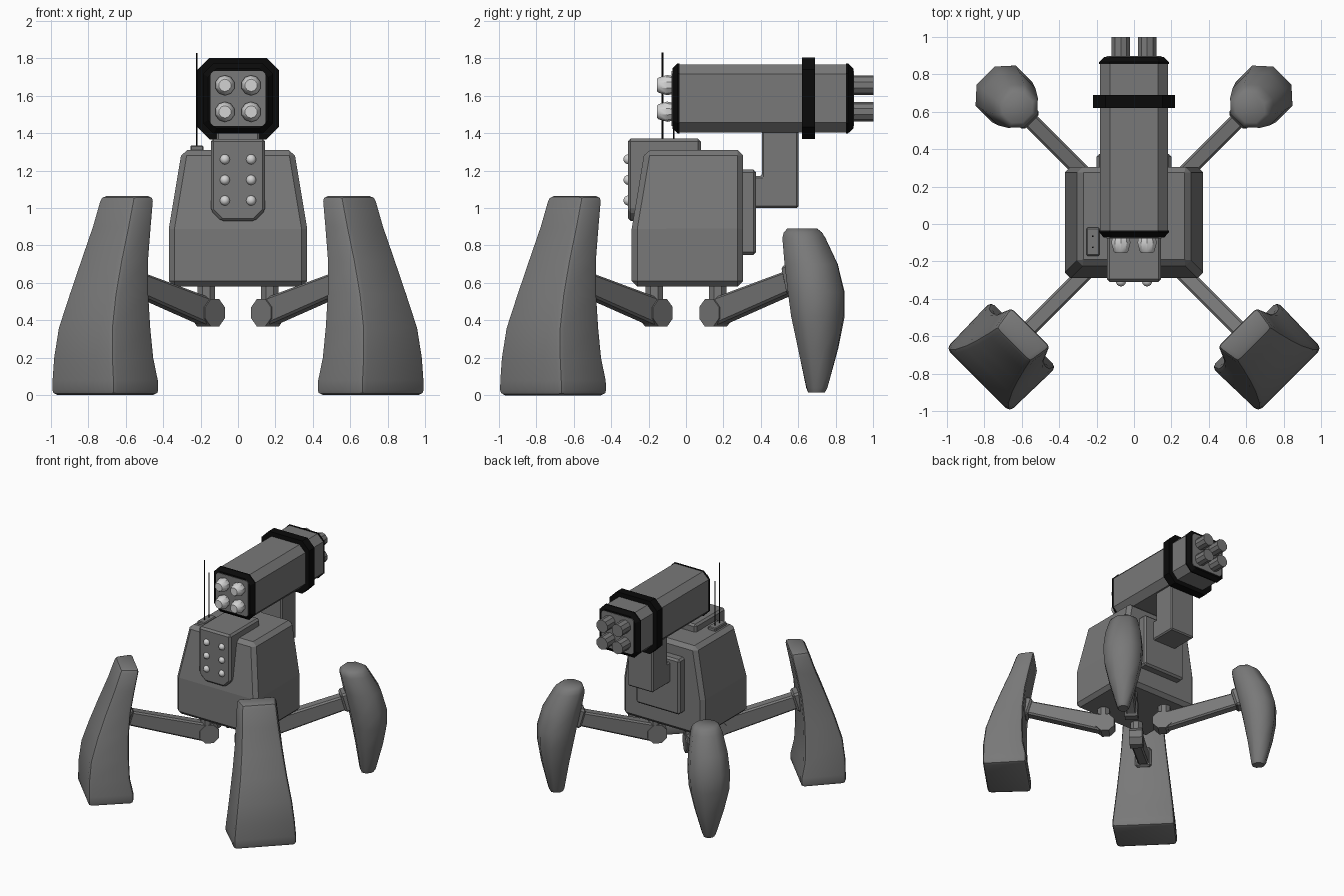
import bpy, bmesh, math
from mathutils import Matrix, Vector

if "Cube" in bpy.data.objects:
    bpy.data.objects.remove(bpy.data.objects["Cube"])


def material(name, v):
    m = bpy.data.materials.new(name)
    m.diffuse_color = (v, v, v, 1)
    m.use_nodes = True
    m.node_tree.nodes["Principled BSDF"].inputs["Base Color"].default_value = m.diffuse_color
    return m


GREY = material("armour grey", 0.19)
BLACK = material("trim black", 0.003)
WHITE = material("warhead white", 0.65)


def finish(bm, name, mat, bevel=0.0, segs=1, rot=0.0, smooth=30):
    bmesh.ops.recalc_face_normals(bm, faces=bm.faces)
    if bevel:
        edges = [e for e in bm.edges if len(e.link_faces) == 2
                 and e.calc_face_angle() > math.radians(40)]
        bmesh.ops.bevel(bm, geom=edges, offset=bevel, segments=segs,
                        profile=0.5, affect='EDGES', clamp_overlap=True)
        bmesh.ops.recalc_face_normals(bm, faces=bm.faces)
    me = bpy.data.meshes.new(name)
    bm.to_mesh(me)
    bm.free()
    me.materials.append(mat)
    if smooth:
        for p in me.polygons:
            p.use_smooth = True
        me.set_sharp_from_angle(angle=math.radians(smooth))
    ob = bpy.data.objects.new(name, me)
    ob.rotation_euler.z = rot
    bpy.context.collection.objects.link(ob)
    return ob


def loft(name, rings, mat, **kw):
    """Capped skin through rings with equal point counts."""
    bm = bmesh.new()
    vs = [[bm.verts.new(p) for p in r] for r in rings]
    n = len(vs[0])
    for a, b in zip(vs, vs[1:]):
        for i in range(n):
            j = (i + 1) % n
            bm.faces.new((a[i], a[j], b[j], b[i]))
    bm.faces.new(vs[0])
    bm.faces.new(vs[-1])
    return finish(bm, name, mat, **kw)


def box(name, x, y, z, mat, **kw):
    rings = [[(x[0], y[0], h), (x[1], y[0], h), (x[1], y[1], h), (x[0], y[1], h)] for h in z]
    return loft(name, rings, mat, **kw)


def lathe(name, origin, axis, profile, sides, mat, **kw):
    """Rings of (distance along axis, radius)."""
    m = Vector(axis).to_track_quat('Z', 'Y').to_matrix()
    rings = []
    for d, r in profile:
        ring = []
        for i in range(sides):
            a = 2 * math.pi * (i + 0.5) / sides
            ring.append(Vector(origin) + m @ Vector((r * math.cos(a), r * math.sin(a), d)))
        rings.append(ring)
    return loft(name, rings, mat, **kw)


def octagon(h, c):
    k = h - c
    return [(-k, -h), (k, -h), (h, -k), (h, k), (k, h), (-k, h), (-h, k), (-h, -k)]


# body hull with tapered upper half
hull = [(0.58, 0.37, -0.29, 0.305), (0.89, 0.37, -0.29, 0.305), (1.31, 0.30, -0.22, 0.305)]
loft("body_hull", [[(-w, f, z), (w, f, z), (w, b, z), (-w, b, z)] for z, w, f, b in hull],
     GREY, bevel=0.03, smooth=0)

# front control panel and its round studs
panel = [(-0.145, 1.37), (-0.145, 0.985), (-0.09, 0.93), (0.09, 0.93), (0.145, 0.985), (0.145, 1.37)]
loft("front_panel", [[(x, y, z) for x, z in panel] for y in (-0.31, 0.08)], GREY, bevel=0.015, smooth=0)
for x in (-0.07, 0.07):
    for z in (1.04, 1.15, 1.26):
        bm = bmesh.new()
        bmesh.ops.create_uvsphere(bm, u_segments=14, v_segments=8, radius=0.027,
                                  matrix=Matrix.Translation((x, -0.307, z)))
        finish(bm, "panel_stud", WHITE)

# antennas
box("antenna_base", (-0.255, -0.185), (-0.17, -0.02), (1.29, 1.335), GREY, bevel=0.006, smooth=0)
for y, top in ((-0.125, 1.83), (-0.065, 1.70)):
    lathe("antenna", (-0.22, y, 1.33), (0, 0, 1), [(0, 0.005), (top - 1.33, 0.005)], 8, BLACK)

# back plate and launcher mount
box("back_plate", (-0.2, 0.2), (0.29, 0.375), (0.75, 1.205), GREY, bevel=0.015, smooth=0)
mount = [(0.36, 1.0), (0.60, 1.0), (0.60, 1.42), (0.405, 1.42), (0.405, 1.17), (0.36, 1.17)]
loft("launcher_mount", [[(x, y, z) for y, z in mount] for x in (-0.115, 0.115)], GREY,
     bevel=0.01, smooth=0)

# launcher tube, black rims, band and end plates
CZ = 1.585


def tube(name, stations, mat):
    loft(name, [[(x, y, CZ + z) for x, z in octagon(h, c)] for y, h, c in stations], mat, smooth=0)


tube("launcher_tube", [(-0.05, 0.182, 0.053), (0.87, 0.182, 0.053)], GREY)
tube("front_rim", [(-0.073, 0.16, 0.045), (-0.045, 0.187, 0.055), (-0.035, 0.187, 0.055)], BLACK)
tube("rear_rim", [(0.855, 0.187, 0.055), (0.865, 0.187, 0.055), (0.893, 0.16, 0.045)], BLACK)
tube("launcher_band", [(0.62, 0.218, 0.065), (0.69, 0.218, 0.065)], BLACK)
tube("front_plate", [(-0.077, 0.147, 0.015), (-0.07, 0.147, 0.015)], GREY)
tube("rear_plate", [(0.89, 0.147, 0.015), (0.897, 0.147, 0.015)], GREY)

# rockets: white noses in front, grey exhausts behind
for x in (-0.07, 0.07):
    for z in (CZ - 0.071, CZ + 0.071):
        lathe("rocket_nose", (x, -0.07, z), (0, -1, 0),
              [(0, 0.048), (0.03, 0.054), (0.075, 0.041), (0.085, 0.033)], 10, WHITE)
        lathe("rocket_exhaust", (x, 0.88, z), (0, 1, 0), [(0, 0.052), (0.12, 0.052)], 10, GREY)


# legs are built along local +x (outwards) and turned to each corner
def arm_ring(r, zc, h, w):
    return [(r + 0.29 * s * -h, t * w, zc + s * h) for s, t in ((-1, -1), (-1, 1), (1, 1), (1, -1))]


# height, inner reach, outer reach, inner half width, outer half width
FRONT_FOOT = [(0.0, 0.835, 1.18, 0.25, 0.24), (0.08, 0.835, 1.18, 0.245, 0.238),
              (0.2, 0.86, 1.178, 0.235, 0.228), (0.36, 0.865, 1.16, 0.218, 0.21),
              (0.54, 0.862, 1.105, 0.2, 0.182), (0.72, 0.845, 1.04, 0.182, 0.16),
              (0.9, 0.81, 0.97, 0.167, 0.142), (1.065, 0.775, 0.915, 0.152, 0.13)]
# height, inner reach, outer reach, half width
REAR_FOOT = [(0.015, 0.94, 1.03, 0.04), (0.04, 0.93, 1.045, 0.05), (0.25, 0.9, 1.095, 0.108),
             (0.42, 0.87, 1.122, 0.145), (0.55, 0.845, 1.122, 0.152), (0.7, 0.81, 1.08, 0.14),
             (0.84, 0.78, 1.0, 0.113), (0.87, 0.785, 0.98, 0.1), (0.89, 0.805, 0.95, 0.08)]

for side, ang in (("front_left", 225), ("front_right", 315), ("rear_right", 45), ("rear_left", 135)):
    a = math.radians(ang)
    front = side.startswith("front")
    lathe(side + "_hip_post", (0.24, 0, 0.44), (0, 0, 1), [(0, 0.05), (0.16, 0.05)], 8, GREY, rot=a)
    lathe(side + "_hip_joint", (0.226, -0.052, 0.44), (0, 1, 0), [(0, 0.08), (0.104, 0.08)], 8, GREY, rot=a)
    loft(side + "_arm", [arm_ring(0.24, 0.445, 0.07, 0.043), arm_ring(0.9, 0.635, 0.055, 0.043)],
         GREY, bevel=0.012, rot=a, smooth=0)
    c = 0.82 if front else 0.79
    loft(side + "_socket", [arm_ring(c, 0.612, 0.075, 0.065), arm_ring(c + 0.07, 0.632, 0.075, 0.065)],
         GREY, bevel=0.015, rot=a, smooth=0)
    if front:
        loft(side + "_foot", [[(i, -ti, z), (o, -to, z), (o, to, z), (i, ti, z)]
                              for z, i, o, ti, to in FRONT_FOOT],
             GREY, bevel=0.028, segs=2, rot=a)
    else:
        rings = []
        for z, i, o, t in REAR_FOOT:
            m, h = (i + o) / 2, (o - i) / 2
            rings.append([(m + h * x, t * y, z) for x, y in octagon(1, 0.55)])
        loft(side + "_claw", rings, GREY, rot=a, smooth=50)
